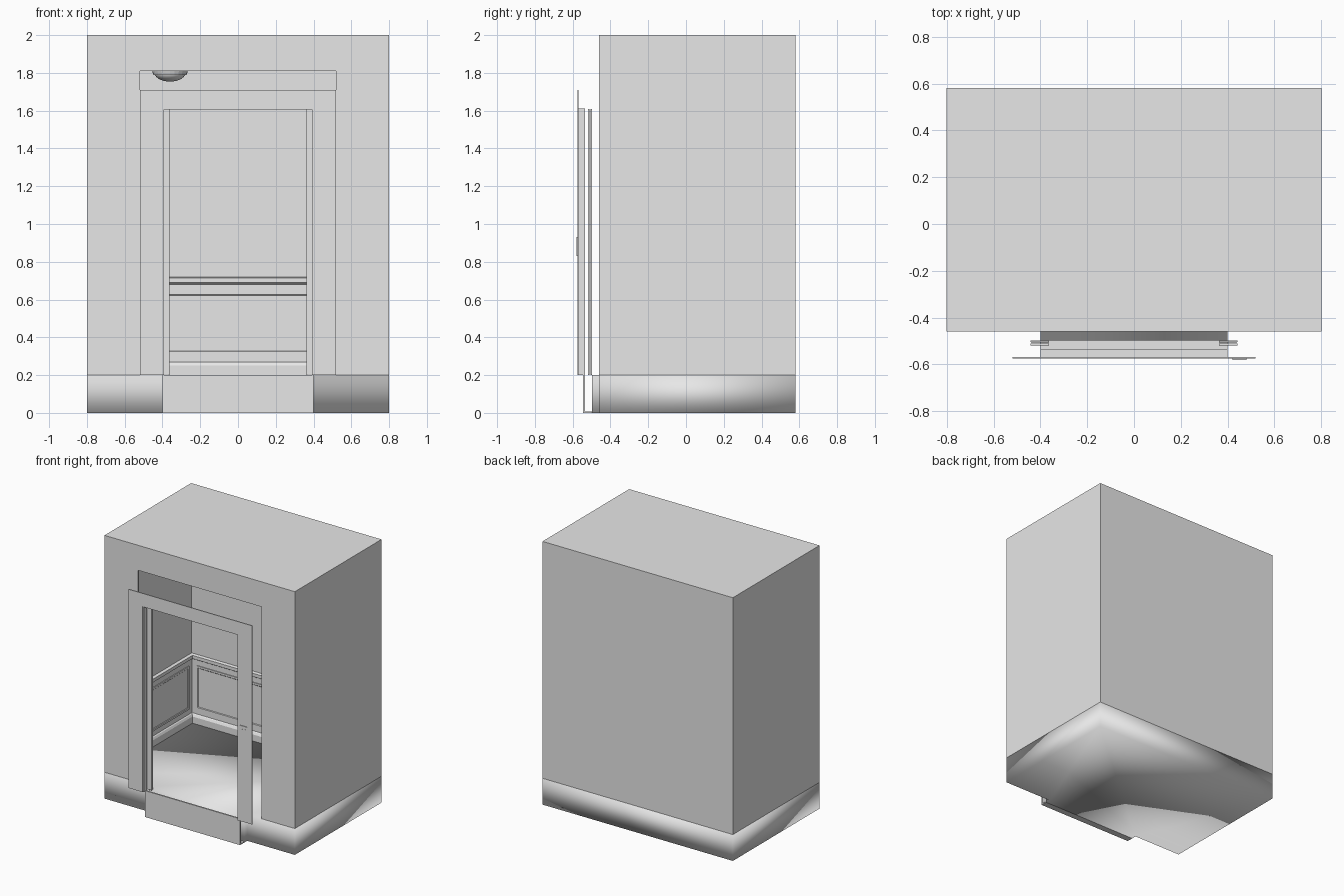
import bpy, bmesh, math
from mathutils import Matrix

cube = bpy.data.objects.get("Cube")
if cube:
    bpy.data.objects.remove(cube, do_unlink=True)

grey = bpy.data.materials.new("plain_grey")
grey.use_nodes = True
grey.diffuse_color = (0.8, 0.8, 0.8, 1)
grey.node_tree.nodes["Principled BSDF"].inputs["Base Color"].default_value = (0.8, 0.8, 0.8, 1)


def finish(name, bm, smooth=False):
    bmesh.ops.recalc_face_normals(bm, faces=bm.faces)
    mesh = bpy.data.meshes.new(name)
    bm.to_mesh(mesh)
    bm.free()
    mesh.materials.append(grey)
    obj = bpy.data.objects.new(name, mesh)
    bpy.context.collection.objects.link(obj)
    if smooth:
        for face in mesh.polygons:
            face.use_smooth = True
    return obj


def add_box(bm, x, y, z):
    size = [b - a for a, b in (x, y, z)]
    mid = [(a + b) / 2 for a, b in (x, y, z)]
    mat = Matrix.Translation(mid) @ Matrix.Diagonal((*size, 1))
    return bmesh.ops.create_cube(bm, size=1, matrix=mat)["verts"]


def boxes(name, *specs):
    bm = bmesh.new()
    for spec in specs:
        add_box(bm, *spec)
    return finish(name, bm)


def prism(name, points, direction, smooth=False):
    bm = bmesh.new()
    face = bm.faces.new([bm.verts.new(p) for p in points])
    new = bmesh.ops.extrude_face_region(bm, geom=[face])["geom"]
    bmesh.ops.translate(bm, vec=direction, verts=[v for v in new if isinstance(v, bmesh.types.BMVert)])
    return finish(name, bm, smooth)


X, FRONT, BACK, FLOOR, TOP = 0.8, -0.46, 0.58, 0.2, 2.0
WALL = 0.015


def arch(outer, top, inner, inner_top, y):
    """Doorway outline: a rectangle with an opening cut up from the floor."""
    half = [(inner, inner_top), (inner, FLOOR), (outer, FLOOR), (outer, top)]
    return [(x, y, z) for x, z in half] + [(-x, y, z) for x, z in reversed(half)]


# Cabin shell with a wide doorway, open underneath
bm = bmesh.new()
front = arch(X, TOP, 0.52, 1.81, FRONT)
faces = [front, [(-X, BACK, FLOOR), (X, BACK, FLOOR), (X, BACK, TOP), (-X, BACK, TOP)],
         [(-X, FRONT, TOP), (X, FRONT, TOP), (X, BACK, TOP), (-X, BACK, TOP)]]
for s in (-X, X):
    faces.append([(s, FRONT, FLOOR), (s, BACK, FLOOR), (s, BACK, TOP), (s, FRONT, TOP)])
for f in faces:
    bm.faces.new([bm.verts.new(p) for p in f])
bmesh.ops.remove_doubles(bm, verts=bm.verts, dist=0.0001)
shell = finish("cabin_shell", bm)
mod = shell.modifiers.new("wall_thickness", "SOLIDIFY")
mod.thickness, mod.offset = WALL, -1

# Softly shaded floor block with a tongue at the doorway
tongue = -0.497
half = [(0.4, tongue), (0.4, FRONT), (X, FRONT), (X, BACK)]
outline = [(x, y, 0) for x, y in half] + [(-x, y, 0) for x, y in reversed(half)]
prism("floor_block", outline, (0, 0, FLOOR), smooth=True)

# Threshold channel in front of the tongue
boxes("threshold",
      ((-0.4, 0.4), (-0.546, -0.535), (0, FLOOR)),
      ((-0.4, 0.4), (-0.535, tongue), (0, 0.008)))

# Doorway surround and its lining
prism("door_surround", arch(0.52, 1.71, 0.4, 1.61, -0.575), (0, 0.007, 0))
prism("door_lining", arch(0.4, 1.612, 0.393, 1.605, -0.568), (0, 0.034, 0))

# Folded door leaves, two on each side
for side, s in (("right", -1), ("left", 1)):
    for n, y in enumerate((-0.519, -0.506)):
        x = sorted((s * 0.363, s * 0.442))
        leaf = boxes(f"{side}_door_leaf_{n + 1}", (x, (y, y + 0.009), (FLOOR, 1.61)))
        bev = leaf.modifiers.new("rounded_edges", "BEVEL")
        bev.width, bev.segments = 0.003, 2

# Call panel with two buttons
boxes("call_panel", ((0.42, 0.48), (-0.58, -0.575), (0.83, 0.93)))
bm = bmesh.new()
for x in (0.437, 0.463):
    mat = Matrix.Translation((x, -0.5795, 0.905)) @ Matrix.Rotation(math.pi / 2, 4, "X")
    bmesh.ops.create_cone(bm, cap_ends=True, segments=12, radius1=0.005, radius2=0.005, depth=0.003, matrix=mat)
finish("call_buttons", bm)

# Skirting, wainscot and handrail as one profile swept around the walls
profile = [(0, 0.2), (0.022, 0.2), (0.022, 0.25), (0.014, 0.265), (0.006, 0.27),
           (0.006, 0.68), (0.022, 0.69), (0.022, 0.715), (0, 0.72)]
bm = bmesh.new()
rows = []
for d, z in profile:
    x, y0, y1 = X - WALL - d, FRONT + WALL, BACK - WALL - d
    rows.append([bm.verts.new(p) for p in ((-x, y0, z), (-x, y1, z), (x, y1, z), (x, y0, z))])
for a, b in zip(rows, rows[1:]):
    for i in range(3):
        bm.faces.new((a[i], a[i + 1], b[i + 1], b[i]))
finish("wainscot", bm)

# Framed wainscot panels, recessed in the middle
depth = X - WALL - 0.006
back = BACK - WALL - 0.006
panels = {"back": ((-0.74, 0.74), (back - 0.006, back), (0, -1, 0)),
          "left": ((depth - 0.006, depth), (-0.4, 0.52), (-1, 0, 0)),
          "right": ((-depth, 0.006 - depth), (-0.4, 0.52), (1, 0, 0))}
for name, (x, y, normal) in panels.items():
    bm = bmesh.new()
    add_box(bm, x, y, (0.31, 0.64))
    bm.normal_update()
    face = max(bm.faces, key=lambda f: sum(a * b for a, b in zip(f.normal, normal)))
    bmesh.ops.inset_region(bm, faces=[face], thickness=0.02, depth=0)
    bmesh.ops.inset_region(bm, faces=[face], thickness=0.006, depth=-0.004)
    finish(f"{name}_wall_panel", bm)

# Ceiling lining
boxes("ceiling", ((-X + WALL, X - WALL), (FRONT + WALL, BACK - WALL), (1.812, 1.825)))

# Domed ceiling fitting with its mounting ring
fit = (-0.36, 0.4, 1.8)
bm = bmesh.new()
bmesh.ops.create_uvsphere(bm, u_segments=24, v_segments=12, radius=1,
                          matrix=Matrix.Translation(fit) @ Matrix.Diagonal((0.082, 0.082, 0.046, 1)))
bmesh.ops.delete(bm, geom=[v for v in bm.verts if v.co.z > fit[2] + 0.001], context="VERTS")
finish("ceiling_dome", bm, smooth=True)
bm = bmesh.new()
bmesh.ops.create_cone(bm, cap_ends=True, segments=24, radius1=0.088, radius2=0.095, depth=0.022,
                      matrix=Matrix.Translation((fit[0], fit[1], 1.801)))
finish("dome_ring", bm)
